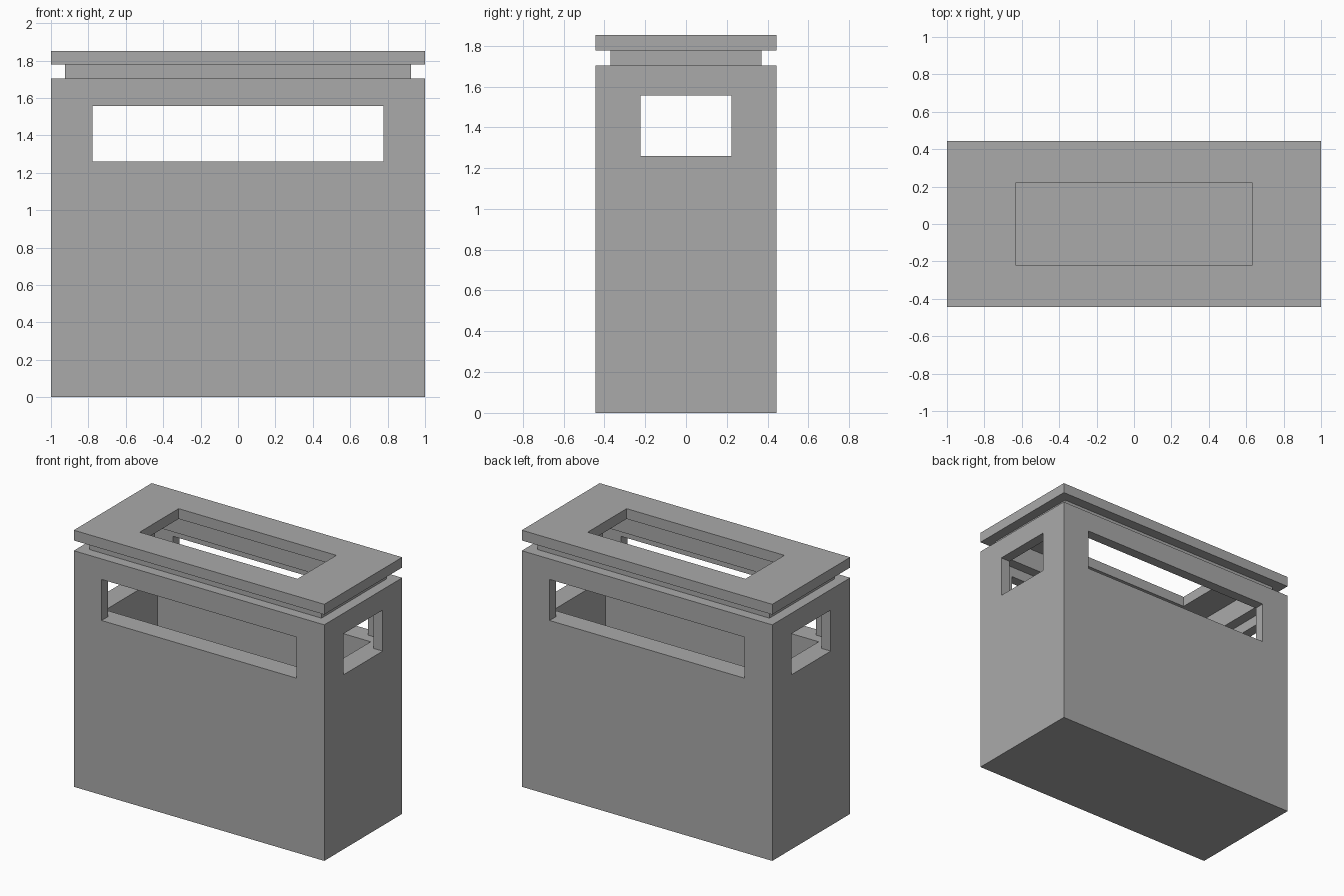
import bpy
import bmesh
from mathutils import Matrix, Vector

if "Cube" in bpy.data.objects:
    bpy.data.objects.remove(bpy.data.objects["Cube"], do_unlink=True)

# Everything sits on a block grid: 27 wide, 12 deep, 25 high
UNIT = 2 / 27
WIDE, DEEP = 27, 12
SILL, WINDOW_TOP, RIM, TOP = 17, 21, 23, 25

grey = bpy.data.materials.new("plain_grey")
grey.use_nodes = True
grey.diffuse_color = (0.4, 0.4, 0.4, 1)
bsdf = next(n for n in grey.node_tree.nodes if n.type == "BSDF_PRINCIPLED")
bsdf.inputs["Base Color"].default_value = (0.4, 0.4, 0.4, 1)
bsdf.inputs["Roughness"].default_value = 0.8


def block(name, width, depth, low, high):
    """Box centred on x and y, sized in grid units."""
    bm = bmesh.new()
    size = Vector((width, depth, high - low)) * UNIT
    centre = Vector((0, 0, (low + high) / 2)) * UNIT
    bmesh.ops.create_cube(bm, size=1, matrix=Matrix.Translation(centre) @ Matrix.Diagonal(size.to_4d()))
    mesh = bpy.data.meshes.new(name)
    bm.to_mesh(mesh)
    bm.free()
    obj = bpy.data.objects.new(name, mesh)
    bpy.context.collection.objects.link(obj)
    mesh.materials.append(grey)
    return obj


def carve(obj, *cut):
    """Remove a centred box from the object."""
    cutter = block("cutter", *cut)
    cutter.hide_render = True
    mod = obj.modifiers.new("carve", "BOOLEAN")
    mod.operation = "DIFFERENCE"
    mod.solver = "EXACT"
    mod.object = cutter
    bpy.context.view_layer.objects.active = obj
    bpy.ops.object.modifier_apply(modifier=mod.name)
    bpy.data.objects.remove(cutter, do_unlink=True)


# Body: thick lower walls, thin upper walls, windows on all four sides
body = block("body", WIDE, DEEP, 0, RIM)
carve(body, WIDE - 2, DEEP - 2, SILL, RIM + 1)
carve(body, WIDE - 4, DEEP - 4, 2, SILL + 1)
carve(body, 21, DEEP + 2, SILL, WINDOW_TOP)
carve(body, WIDE + 2, 6, SILL, WINDOW_TOP)

# Neck ring plugged into the rim
neck = block("neck", WIDE - 2, DEEP - 2, RIM - 1, TOP - 1)
carve(neck, WIDE - 4, DEEP - 4, RIM - 2, TOP)

# Lid plate with its opening
lid = block("lid", WIDE, DEEP, TOP - 1, TOP)
carve(lid, 17, 6, TOP - 2, TOP + 1)
